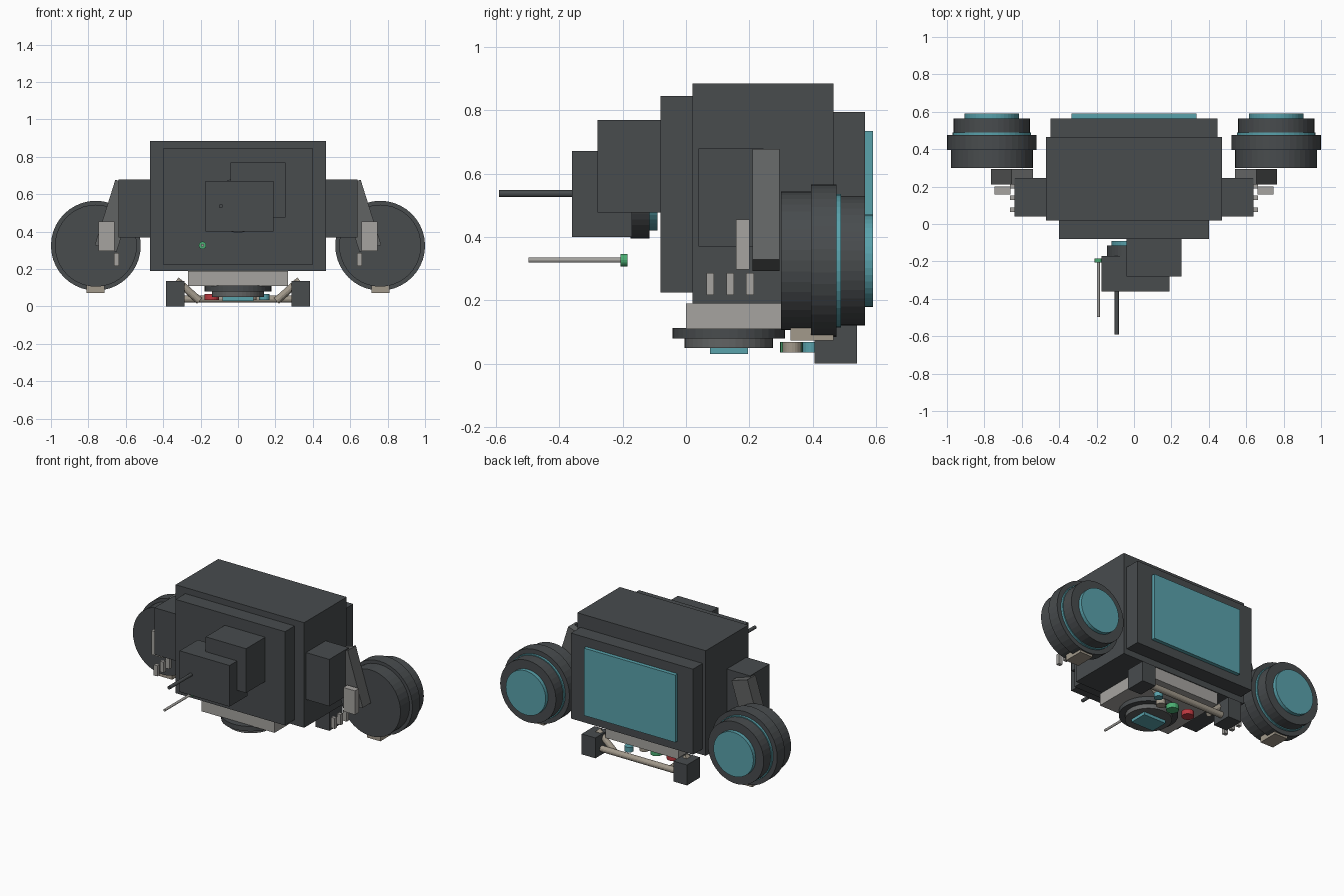
import bpy
from math import radians, pi
from mathutils import Vector

if "Cube" in bpy.data.objects:
    bpy.data.objects.remove(bpy.data.objects["Cube"])


def mat(name, rgb):
    m = bpy.data.materials.new(name)
    m.diffuse_color = (*rgb, 1)
    m.use_nodes = True
    m.node_tree.nodes["Principled BSDF"].inputs["Base Color"].default_value = m.diffuse_color
    return m


DARK = mat("dark_grey", (0.065, 0.072, 0.076))
MID = mat("mid_grey", (0.12, 0.125, 0.125))
LIGHT = mat("light_grey", (0.38, 0.37, 0.35))
TAN = mat("warm_metal", (0.36, 0.32, 0.26))
TEAL = mat("teal_glass", (0.10, 0.36, 0.41))
RED = mat("red", (0.5, 0.04, 0.05))
GREEN = mat("green", (0.07, 0.42, 0.17))


def finish(name, m):
    o = bpy.context.object
    o.name = name
    o.data.materials.append(m)
    return o


def box(name, x, y, z, m, tilt=0):
    """Box from (min, max) ranges, optionally tilted about y."""
    bpy.ops.mesh.primitive_cube_add(
        size=1, location=[(a + b) / 2 for a, b in (x, y, z)], rotation=(0, tilt, 0))
    o = finish(name, m)
    o.scale = [b - a for a, b in (x, y, z)]
    return o


def rod(name, a, b, r, m, n=40):
    """Cylinder between two points."""
    a, b = Vector(a), Vector(b)
    d = b - a
    bpy.ops.mesh.primitive_cylinder_add(
        vertices=n, radius=r, depth=d.length, location=(a + b) / 2,
        rotation=d.to_track_quat('Z', 'Y').to_euler())
    return finish(name, m)


def span(s, a, b):
    return tuple(sorted((s * a, s * b)))


# main housing with front plate, rear bezel and screen
box("body", (-.47, .47), (.02, .465), (.19, .885), DARK)
box("front_plate", (-.4, .4), (-.08, .02), (.225, .845), DARK)
box("screen_bezel", (-.447, .447), (.465, .565), (.23, .795), DARK)
box("screen", (-.335, .335), (.565, .59), (.29, .735), TEAL)

# stacked front modules with the lens behind them
box("upper_front_module", (-.04, .255), (-.28, -.08), (.477, .77), DARK)
box("lower_front_module", (-.175, .19), (-.36, -.17), (.40, .672), DARK)
rod("lens_barrel", (0, -.175, .54), (0, -.115, .54), .145, DARK)
rod("lens_glass", (0, -.115, .54), (0, -.09, .54), .12, TEAL)

# antennas
rod("thick_antenna", (-.092, -.59, .537), (-.092, -.34, .537), .011, DARK, 12)
rod("thin_antenna", (-.19, -.497, .327), (-.19, -.205, .327), .008, LIGHT, 12)
rod("antenna_tip", (-.19, -.207, .327), (-.19, -.185, .327), .02, GREEN, 16)

# base with downward lens
box("base_plate", (-.267, .267), (0, .46), (.11, .19), LIGHT)
rod("base_disc", (0, .135, .08), (0, .135, .112), .178, DARK)
rod("base_disc_inner", (0, .135, .05), (0, .135, .08), .14, MID)
box("base_pane", (-.083, .083), (.075, .195), (.03, .05), TEAL)

# coloured knobs under the base
for name, x, y, r, m in (("red_knob", -.14, .335, .038, RED),
                         ("green_knob", -.02, .335, .038, GREEN),
                         ("tan_knob", .07, .335, .03, TAN),
                         ("teal_knob", .14, .395, .028, TEAL)):
    rod(name, (x, y, .035), (x, y, .068), r, m, 20)

# crossbar between the feet
rod("crossbar", (-.29, .475, .04), (.29, .475, .04), .02, TAN, 16)

# side pods, arms, speaker drums and feet on both sides
for s, side in ((-1, "left_"), (1, "right_")):
    box(side + "side_box", span(s, .47, .64), (.04, .245), (.37, .68), DARK)
    box(side + "arm", (s * .6525 - .061, s * .6525 + .061), (.21, .295),
        (.485 - .183, .485 + .183), MID, tilt=-s * radians(17.5))
    box(side + "arm_block", span(s, .66, .745), (.158, .2), (.297, .455), LIGHT)
    for i, y in enumerate((.077, .14, .202)):
        box(side + f"peg_{i}", span(s, .635, .662), (y - .012, y + .012), (.217, .287), LIGHT)

    for part, y0, y1, r, m in (("drum_back", .30, .395, .219, DARK),
                               ("drum_rim", .395, .475, .24, DARK),
                               ("drum_ring", .475, .49, .21, TEAL),
                               ("drum_front", .49, .565, .204, DARK),
                               ("drum_glass", .565, .59, .146, TEAL)):
        rod(side + part, (s * .76, y0, .325), (s * .76, y1, .325), r, m)
    box(side + "drum_foot", span(s, .713, .81), (.33, .465), (.073, .112), TAN)

    box(side + "foot", span(s, .285, .385), (.405, .54), (0, .135), DARK)
    rod(side + "strut", (s * .205, .45, .03), (s * .33, .45, .14), .02, TAN, 12)
